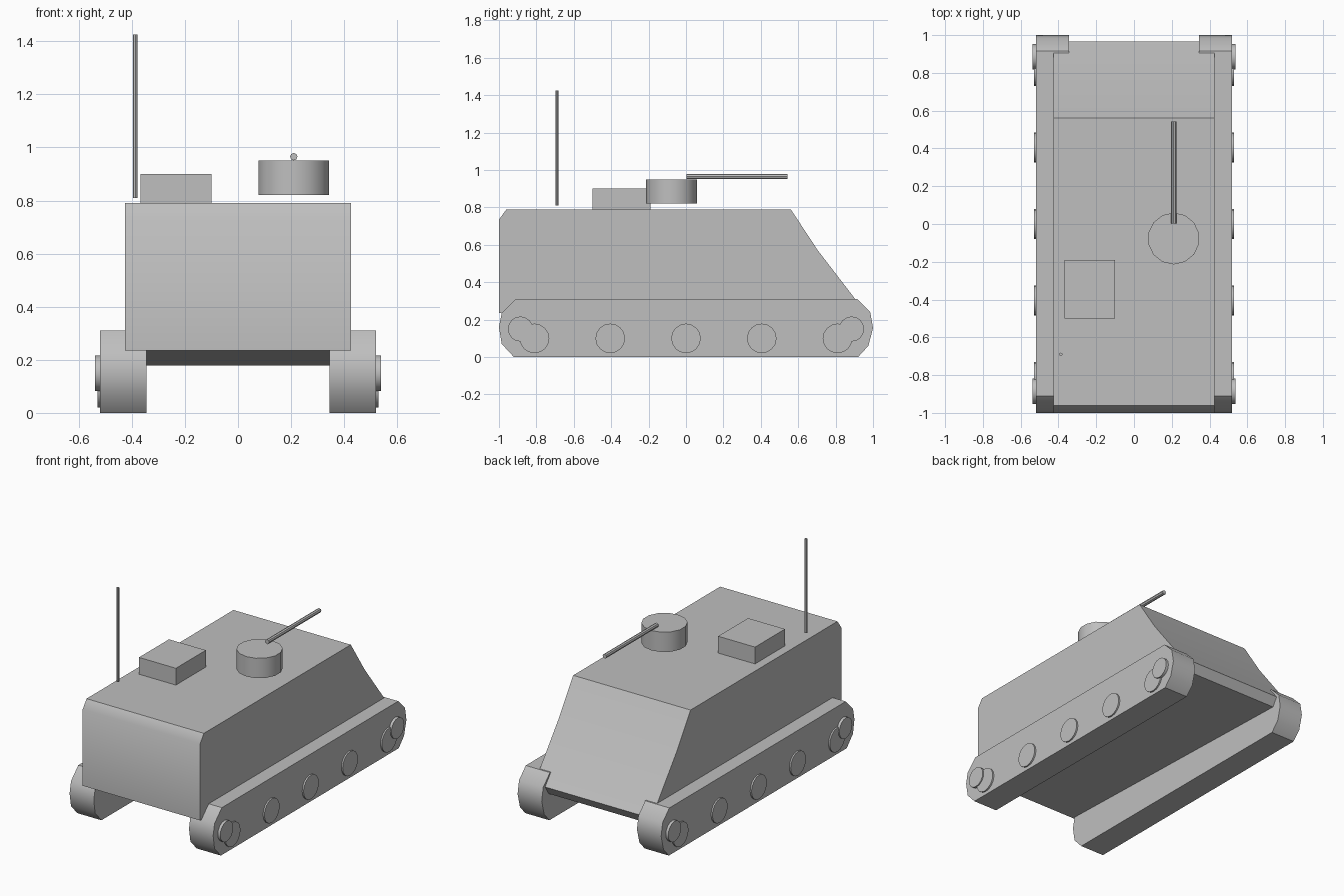
import bpy, bmesh, math
from mathutils import Matrix

if "Cube" in bpy.data.objects:
    bpy.data.objects.remove(bpy.data.objects["Cube"])

grey = bpy.data.materials.new("plain grey")
grey.diffuse_color = (0.52, 0.52, 0.52, 1)
grey.use_nodes = True
grey.node_tree.nodes["Principled BSDF"].inputs["Base Color"].default_value = grey.diffuse_color


def finish(name, bm, smooth=None):
    bmesh.ops.recalc_face_normals(bm, faces=bm.faces)
    me = bpy.data.meshes.new(name)
    bm.to_mesh(me)
    bm.free()
    me.materials.append(grey)
    ob = bpy.data.objects.new(name, me)
    bpy.context.collection.objects.link(ob)
    if smooth:
        bpy.ops.object.select_all(action='DESELECT')
        bpy.context.view_layer.objects.active = ob
        ob.select_set(True)
        bpy.ops.object.shade_smooth_by_angle(angle=math.radians(smooth))
    return ob


def extrude_profile(name, pts, x0, x1, smooth=None):
    """Side profile of (y, z) points swept across x."""
    bm = bmesh.new()
    face = bm.faces.new([bm.verts.new((x0, y, z)) for y, z in pts])
    ext = bmesh.ops.extrude_face_region(bm, geom=[face])
    verts = [v for v in ext["geom"] if isinstance(v, bmesh.types.BMVert)]
    bmesh.ops.translate(bm, verts=verts, vec=(x1 - x0, 0, 0))
    return finish(name, bm, smooth)


def cylinder(name, centre, radius, depth, axis, sides):
    rot = {'X': Matrix.Rotation(math.pi / 2, 4, 'Y'),
           'Y': Matrix.Rotation(math.pi / 2, 4, 'X'),
           'Z': Matrix.Identity(4)}[axis]
    bm = bmesh.new()
    bmesh.ops.create_cone(bm, cap_ends=True, segments=sides, radius1=radius,
                          radius2=radius, depth=depth,
                          matrix=Matrix.Translation(centre) @ rot)
    return finish(name, bm, 40)


# Hull with sloped nose plate and gently sloping belly
hull = [(-1, 0.235), (-1, 0.735), (-0.96, 0.79), (0.56, 0.79), (0.705, 0.57),
        (0.905, 0.31), (0.965, 0.235), (0.93, 0.178)]
extrude_profile("hull", hull, -0.425, 0.425, 40)

# Tracks and wheels, both sides
track = [(-0.92, 0), (-0.985, 0.07), (-1, 0.16), (-0.985, 0.235), (-0.91, 0.31),
         (0.915, 0.31), (0.985, 0.24), (1, 0.155), (0.975, 0.06), (0.92, 0)]
for side, s in (("left", -1), ("right", 1)):
    extrude_profile(side + "_track", track, s * 0.345, s * 0.52, 40)
    for i in range(5):
        cylinder(f"{side}_road_wheel_{i + 1}", (s * 0.505, -0.81 + i * 0.405, 0.1),
                 0.079, 0.05, 'X', 16)
    for end, y in (("front", -0.885), ("rear", 0.885)):
        cylinder(f"{side}_{end}_sprocket", (s * 0.51, y, 0.15), 0.067, 0.056, 'X', 16)

# Cupola, gun and antenna
cylinder("cupola", (0.21, -0.077, 0.885), 0.137, 0.13, 'Z', 14)
cylinder("gun_barrel", (0.21, 0.272, 0.965), 0.014, 0.54, 'Y', 8)
cylinder("antenna", (-0.387, -0.69, 1.117), 0.009, 0.615, 'Z', 8)

# Roof box
extrude_profile("roof_box", [(-0.5, 0.785), (-0.5, 0.9), (-0.19, 0.9), (-0.19, 0.785)],
                -0.367, -0.1)
